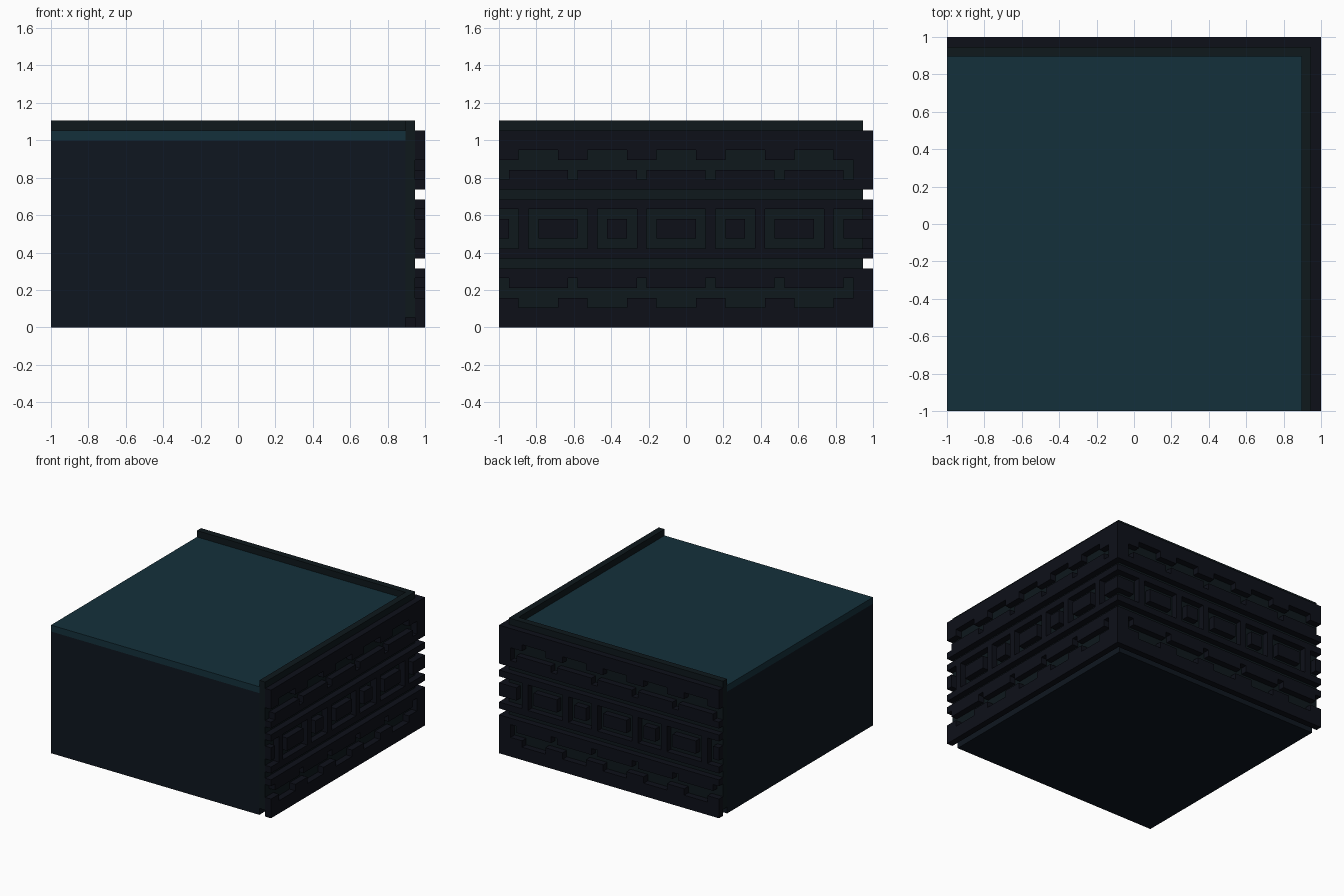
import bpy, bmesh, math
from mathutils import Vector

if "Cube" in bpy.data.objects:
    bpy.data.objects.remove(bpy.data.objects["Cube"])

S = 1 / 19  # one module: the whole model is 38 modules wide


def material(name, rgb):
    m = bpy.data.materials.new(name)
    m.diffuse_color = (*rgb, 1)
    m.use_nodes = True
    m.node_tree.nodes["Principled BSDF"].inputs["Base Color"].default_value = m.diffuse_color
    return m


TEAL = material("teal_top", (0.007, 0.030, 0.044))
BODY = material("dark_body", (0.0045, 0.008, 0.014))
BACKING = material("dark_green", (0.0044, 0.009, 0.0116))
PANEL = material("dark_blue", (0.004, 0.005, 0.0097))


def finish(bm, name, mat):
    bmesh.ops.recalc_face_normals(bm, faces=bm.faces)
    me = bpy.data.meshes.new(name)
    bm.to_mesh(me)
    bm.free()
    me.materials.append(mat)
    ob = bpy.data.objects.new(name, me)
    bpy.context.collection.objects.link(ob)
    return ob


def prism(name, outline, z0, z1, mat):
    """Extrude a plan outline (in modules) from z0 to z1."""
    bm = bmesh.new()
    f = bm.faces.new([bm.verts.new((x * S, y * S, z0 * S)) for x, y in outline])
    r = bmesh.ops.extrude_face_region(bm, geom=[f])
    top = [v for v in r["geom"] if isinstance(v, bmesh.types.BMVert)]
    bmesh.ops.translate(bm, verts=top, vec=(0, 0, (z1 - z0) * S))
    return finish(bm, name, mat)


# Main block and its coloured floor slab
square = [(-19, -19), (17, -19), (17, 17), (-19, 17)]
prism("block", square, 0, 19, BODY)
prism("floor_slab", square, 19, 20, TEAL)

# L-shaped backing wall whose top forms the rim
prism("backing_wall", [(17, -19), (18, -19), (18, 18), (-19, 18), (-19, 17), (17, 17)],
      1, 21, BACKING)


def solid(u, z):
    """Is the panel solid in this module cell? u runs 0..37 toward the corner."""
    if z in (6, 13):                       # grooves between the bands
        return False
    if 7 <= z <= 12:                       # rectangular rings, big and small
        if not 8 <= z <= 11:
            return True
        k = (u - 3) % 12
        start, width = (0, 6) if k < 7 else (7, 4)
        k -= start
        if k >= width:
            return True                    # post between rings
        last = -1 if u >= 34 else width - 1  # corner ring wraps around the edge
        return 9 <= z <= 10 and k not in (0, last)
    if u >= 36:
        return True
    if z > 13:                             # upper band mirrors the lower one
        z = 19 - z
    k = u % 7
    return not (z == 3 or (z == 2 and 2 <= k <= 5) or (z == 4 and k == 0))


def carved_panel(name, length, place, outward):
    bm = bmesh.new()
    verts = {}

    def vert(u, z):
        if (u, z) not in verts:
            verts[u, z] = bm.verts.new(Vector(place(u - 19, z)) * S)
        return verts[u, z]

    for u in range(length):
        for z in range(20):
            if solid(u, z):
                bm.faces.new([vert(u, z), vert(u + 1, z), vert(u + 1, z + 1), vert(u, z + 1)])
    r = bmesh.ops.extrude_face_region(bm, geom=bm.faces[:])
    moved = [v for v in r["geom"] if isinstance(v, bmesh.types.BMVert)]
    bmesh.ops.translate(bm, verts=moved, vec=Vector(outward) * S)
    bmesh.ops.recalc_face_normals(bm, faces=bm.faces)
    bmesh.ops.dissolve_limit(bm, angle_limit=math.radians(1), verts=bm.verts[:], edges=bm.edges[:])
    return finish(bm, name, PANEL)


# Carved outer panels on the right and back, meeting at the corner
carved_panel("right_panel", 38, lambda u, z: (18, u, z), (1, 0, 0))
carved_panel("back_panel", 37, lambda u, z: (u, 18, z), (0, 1, 0))
